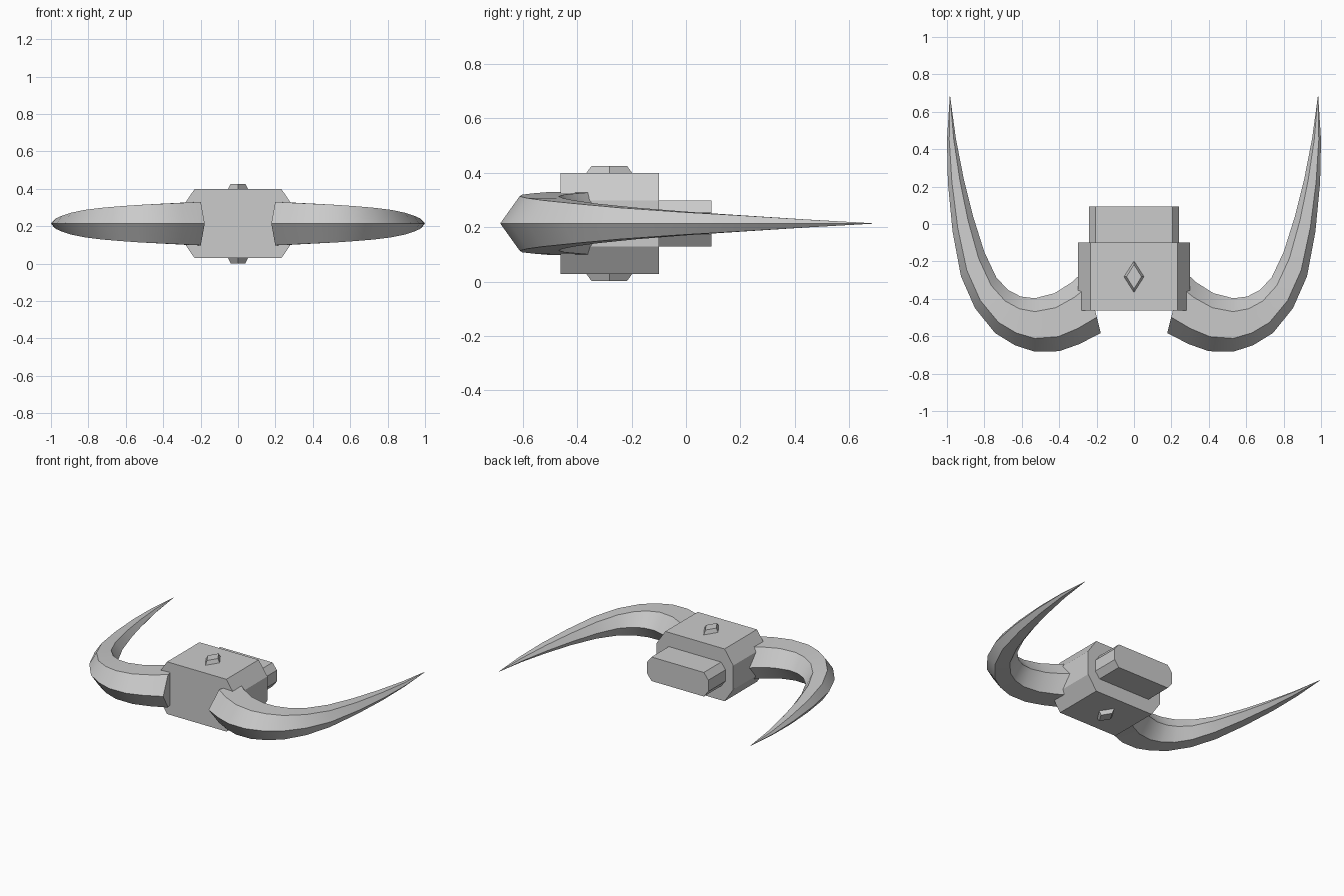
import bpy, bmesh
from mathutils import Vector

if "Cube" in bpy.data.objects:
    bpy.data.objects.remove(bpy.data.objects["Cube"])

MID = 0.214  # height of the symmetry plane

grey = bpy.data.materials.new("light_grey")
grey.diffuse_color = (0.6, 0.6, 0.6, 1)
grey.use_nodes = True
grey.node_tree.nodes["Principled BSDF"].inputs["Base Color"].default_value = grey.diffuse_color


def loft(name, rings, smooth=False):
    """Skin a list of equally sized point rings and cap both ends."""
    bm = bmesh.new()
    vs = [[bm.verts.new(p) for p in r] for r in rings]
    n = len(vs[0])
    for a, b in zip(vs, vs[1:]):
        for i in range(n):
            j = (i + 1) % n
            bm.faces.new((a[i], a[j], b[j], b[i]))
    bm.faces.new(vs[0])
    bm.faces.new(vs[-1])
    bmesh.ops.remove_doubles(bm, verts=bm.verts, dist=1e-5)
    bmesh.ops.recalc_face_normals(bm, faces=bm.faces)
    me = bpy.data.meshes.new(name)
    bm.to_mesh(me)
    bm.free()
    me.materials.append(grey)
    ob = bpy.data.objects.new(name, me)
    bpy.context.collection.objects.link(ob)
    if smooth:
        bpy.ops.object.select_all(action='DESELECT')
        ob.select_set(True)
        bpy.context.view_layer.objects.active = ob
        bpy.ops.object.shade_smooth_by_angle(angle=0.52)
    return ob


def chamfered_block(name, w, h, cx, cz, y0, y1):
    """Octagonal profile extruded along y."""
    prof = [(w - cx, h), (w, h - cz), (w, cz - h), (w - cx, -h),
            (cx - w, -h), (-w, cz - h), (-w, h - cz), (cx - w, h)]
    loft(name, [[(x, y, MID + z) for x, z in prof] for y in (y0, y1)])


# Body blocks
chamfered_block("main_block", 0.30, 0.185, 0.068, 0.10, -0.462, -0.10)
chamfered_block("rear_block", 0.24, 0.085, 0.035, 0.045, -0.11, 0.093)

# Diamond studs on top and underneath
for name, s in (("top_stud", 1), ("bottom_stud", -1)):
    loft(name, [[(x, -0.282 + y, MID + s * z) for x, y in
                 ((a, 0), (0, b), (-a, 0), (0, -b))]
                for a, b, z in ((0.056, 0.088, 0.18), (0.04, 0.065, 0.212))])

# Horns: outer edge x y, inner edge x y, half height per section
SECTIONS = [
    (.178, -.583, .262, -.245, .116),
    (.292, -.642, .33, -.31, .111),
    (.40, -.68, .425, -.37, .106),
    (.53, -.683, .53, -.397, .10),
    (.637, -.648, .605, -.388, .093),
    (.743, -.583, .67, -.355, .085),
    (.85, -.45, .735, -.288, .073),
    (.925, -.28, .80, -.15, .058),
    (.97, -.04, .86, .04, .042),
    (.995, .22, .91, .24, .028),
    (1.0, .45, .952, .455, .014),
    (.985, .683, .983, .683, .001),
]
for name, s in (("right_horn", 1), ("left_horn", -1)):
    rings = []
    for ox, oy, ix, iy, h in SECTIONS:
        o, i = Vector((s * ox, oy, MID)), Vector((s * ix, iy, MID))
        up = Vector((0, 0, h))
        a, b = o.lerp(i, 0.25), o.lerp(i, 0.75)
        rings.append([o, a + up, b + up, i, b - up, a - up])
    loft(name, rings, smooth=True)
